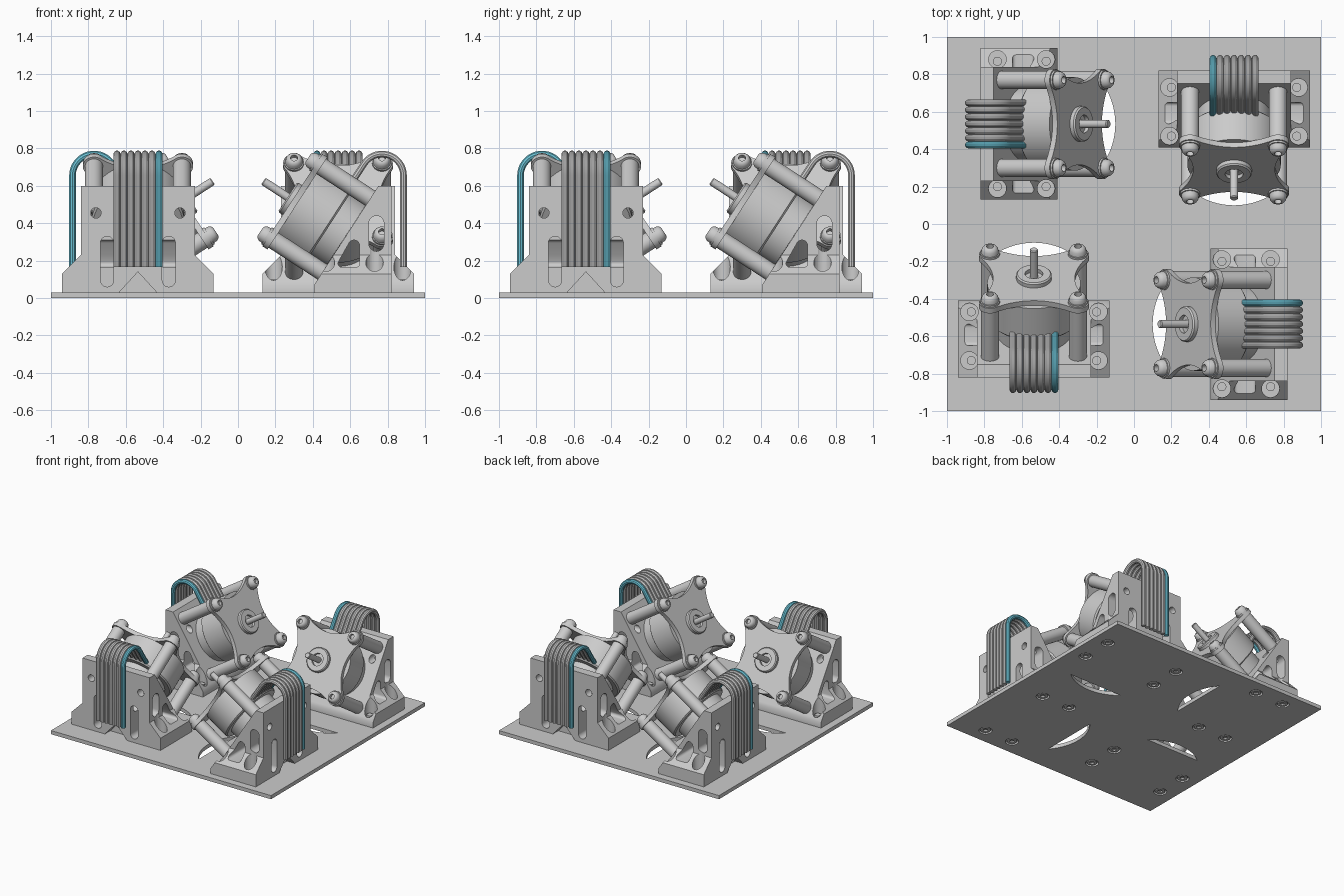
import bpy, bmesh, math
from mathutils import Matrix, Vector

if "Cube" in bpy.data.objects:
    bpy.data.objects.remove(bpy.data.objects["Cube"])

C = -0.535                       # sideways centre of the first motor unit
TILT = math.radians(33)
S, K = math.sin(TILT), math.cos(TILT)


def frame(x, y, z, o):
    m = Matrix((x, y, z)).transposed().to_4x4()
    m.translation = Vector(o)
    return m


SIDE = frame((0, -1, 0), (0, 0, 1), (1, 0, 0), (C, 0, 0))    # (depth, z) pushed sideways
BACK = frame((1, 0, 0), (0, 0, 1), (0, -1, 0), (C, 0, 0))    # (side, z) pushed in depth
PLAN = frame((1, 0, 0), (0, -1, 0), (0, 0, 1), (C, 0, 0))    # (side, depth) pushed up
AXIS = frame((1, 0, 0), (0, -S, K), (0, K, S), (C, -0.274, 0.535))  # tilted motor axis


def finish(bm, name, m):
    bm.transform(m)
    bmesh.ops.remove_doubles(bm, verts=bm.verts, dist=1e-6)
    bmesh.ops.recalc_face_normals(bm, faces=bm.faces)
    me = bpy.data.meshes.new(name)
    bm.to_mesh(me)
    bm.free()
    ob = bpy.data.objects.new(name, me)
    bpy.context.collection.objects.link(ob)
    return ob


def prism(name, pts, h0, h1, m):
    bm = bmesh.new()
    f = bm.faces.new([bm.verts.new((x, y, h0)) for x, y in pts])
    r = bmesh.ops.extrude_face_region(bm, geom=[f])
    bmesh.ops.translate(bm, vec=(0, 0, h1 - h0),
                        verts=[v for v in r['geom'] if isinstance(v, bmesh.types.BMVert)])
    return finish(bm, name, m)


def lathe(name, prof, m, centres=((0, 0),), n=32):
    bm = bmesh.new()
    for cx, cy in centres:
        vs = [bm.verts.new((cx + r, cy, h)) for r, h in prof]
        es = [bm.edges.new(e) for e in zip(vs, vs[1:])]
        bmesh.ops.spin(bm, geom=vs + es, cent=(cx, cy, 0), axis=(0, 0, 1),
                       angle=2 * math.pi, steps=n)
    return finish(bm, name, m)


def arc(cx, cy, r, a0, a1, n):
    return [(cx + r * math.cos(math.radians(a0 + (a1 - a0) * i / n)),
             cy + r * math.sin(math.radians(a0 + (a1 - a0) * i / n))) for i in range(n + 1)]


def circle(cx, cy, r, n=24):
    return arc(cx, cy, r, 0, 360, n)[:-1]


def slot(cx, z0, z1, r):
    return arc(cx, z1 - r, r, 0, 180, 12) + arc(cx, z0 + r, r, 180, 360, 12)


def cut(ob, cutters):
    for c in cutters:
        c.hide_render = True
        b = ob.modifiers.new('cut', 'BOOLEAN')
        b.operation, b.solver, b.object = 'DIFFERENCE', 'EXACT', c
    dg = bpy.context.evaluated_depsgraph_get()
    me = bpy.data.meshes.new_from_object(ob.evaluated_get(dg))
    ob.modifiers.clear()
    ob.data = me
    for c in cutters:
        bpy.data.objects.remove(c)


unit = []
screws = [(u, d) for u in (-0.335, 0.335) for d in (0.47, 0.73)]

# bracket: stepped back outline, sliced by the tilted motor face
half = [(0.405, 0.03), (0.405, 0.13), (0.305, 0.23), (0.305, 0.6)]
bracket = prism('motor_bracket', half + [(-x, z) for x, z in reversed(half)], 0.41, 0.82, BACK)
cutters = [prism('slice', [(0.301, -0.093), (0.846, 0.746), (0.2, 0.9), (0.2, -0.093)], -1, 1, SIDE),
           prism('side_window', arc(0.555, 0.185, 0.02, 150, 270, 5) + arc(0.63, 0.185, 0.02, 270, 360, 5)
                 + arc(0.62, 0.28, 0.03, 0, 150, 8), -0.5, 0.5, SIDE),
           prism('side_slot', slot(0.74, 0.25, 0.44, 0.04), -0.5, 0.5, SIDE),
           prism('notch', [(-0.11, 0.02), (0.11, 0.02), (0, 0.14)], 0.75, 0.9, BACK)]
for s in (-1, 1):
    cutters += [prism('back_slot', slot(s * 0.165, 0.06, 0.33, 0.035), 0.62, 0.9, BACK),
                prism('back_hole', circle(s * 0.225, 0.455, 0.028), 0.5, 0.9, BACK)]
cutters += [prism('counterbore', circle(u * 1.03, d, 0.047), 0.08, 0.3, PLAN) for u, d in screws]
cut(bracket, cutters)
unit.append(bracket)

# motor body, front flange, boss and shaft
unit.append(lathe('motor_drum', [(0, -0.364), (0.2, -0.364), (0.2, -0.26), (0.24, -0.26),
                                 (0.25, -0.25), (0.25, -0.05), (0, -0.05)], AXIS, n=64))
star = []
for k in range(4):
    a = math.radians(45 + 90 * k)
    cx, cy = 0.332 * math.cos(a), 0.332 * math.sin(a)
    ear = arc(cx, cy, 0.06, 45 + 90 * k - 90, 45 + 90 * k + 90, 14)
    star += ear
    e = Vector(ear[-1])
    nxt = Matrix.Rotation(math.pi / 2, 2) @ Vector(ear[0])
    b = a + math.pi / 4
    c = Vector((math.cos(b), math.sin(b))) * 0.16
    for i in range(1, 12):
        t = i / 12
        star.append(tuple(e * (1 - t) ** 2 + c * 2 * t * (1 - t) + nxt * t * t))
unit.append(prism('motor_flange', star, -0.052, -0.02, AXIS))
unit.append(lathe('motor_boss', [(0, -0.03), (0.095, -0.03), (0.095, 0.002), (0.088, 0.01),
                                 (0.048, 0.01), (0.048, -0.012), (0, -0.012)], AXIS, n=40))
unit.append(lathe('motor_shaft', [(0, -0.03), (0.022, -0.03), (0.022, 0.16), (0.018, 0.165),
                                  (0, 0.165)], AXIS, n=20))

# standoffs and bolts at the four flange ears
ears = [(x, y) for x in (-0.235, 0.235) for y in (-0.235, 0.235)]
unit.append(lathe('standoffs', [(0, -0.366), (0.048, -0.366), (0.048, -0.052), (0, -0.052)], AXIS, ears))
unit.append(lathe('flange_bolts', [(0, -0.02), (0.053, -0.02), (0.053, -0.008), (0.047, -0.008),
                                   (0.044, 0.014), (0.036, 0.026), (0.026, 0.032), (0.019, 0.032),
                                   (0.019, 0.008), (0, 0.008)], AXIS, ears, 24))

# ribbon of round wires arching from the motor over the bracket
blue = bpy.data.materials.new('wire_blue')
blue.diffuse_color = (0.15, 0.55, 0.68, 1)
blue.use_nodes = True
blue.node_tree.nodes["Principled BSDF"].inputs["Base Color"].default_value = blue.diffuse_color


def wires(name, offsets):
    cu = bpy.data.curves.new(name, 'CURVE')
    cu.dimensions = '3D'
    cu.bevel_depth, cu.bevel_resolution, cu.use_fill_caps = 0.0186, 3, True
    path = [(0.885, 0.165)] + arc(0.77, 0.655, 0.115, 0, 147, 18) + [(0.586, 0.584)]
    for u in offsets:
        sp = cu.splines.new('POLY')
        sp.points.add(len(path) - 1)
        for p, (d, z) in zip(sp.points, path):
            p.co = (C + u, -d, z, 1)
    tmp = bpy.data.objects.new(name, cu)
    bpy.context.collection.objects.link(tmp)
    dg = bpy.context.evaluated_depsgraph_get()
    ob = bpy.data.objects.new(name, bpy.data.meshes.new_from_object(tmp.evaluated_get(dg)))
    bpy.data.objects.remove(tmp)
    bpy.context.collection.objects.link(ob)
    return ob


unit.append(wires('grey_wires', [(i - 3) * 0.0375 for i in range(6)]))
unit.append(wires('blue_wire', [3 * 0.0375]))
unit[-1].data.materials.append(blue)

# countersunk screws under the base
unit.append(lathe('base_screws', [(0, 0.014), (0.018, 0.014), (0.018, 0.003), (0.038, 0.003),
                                  (0.038, 0.024), (0.024, 0.024), (0.024, 0.1), (0, 0.1)], PLAN, screws, 20))

# base plate with wheel clearance openings and screw recesses
base = prism('base_plate', [(-1, -1), (1, -1), (1, 1), (-1, 1)], 0, 0.03, Matrix())
cutters = []
for k in range(4):
    m = Matrix.Rotation(k * math.pi / 2, 4, 'Z') @ PLAN
    cutters.append(prism('opening', arc(0, 0.478, 0.378, -130.4, -49.6, 32), -0.1, 0.1, m))
    cutters += [prism('recess', circle(u, d, 0.05), -0.1, 0.02, m) for u, d in screws]
cut(base, cutters)

# smooth shading with crisp edges, then repeat the unit around the centre
bpy.ops.object.select_all(action='DESELECT')
for ob in unit + [base]:
    ob.select_set(True)
bpy.context.view_layer.objects.active = base
bpy.ops.object.shade_smooth_by_angle(angle=math.radians(35))
for ob in unit:
    for k in range(1, 4):
        dup = ob.copy()
        dup.rotation_euler.z = k * math.pi / 2
        bpy.context.collection.objects.link(dup)
